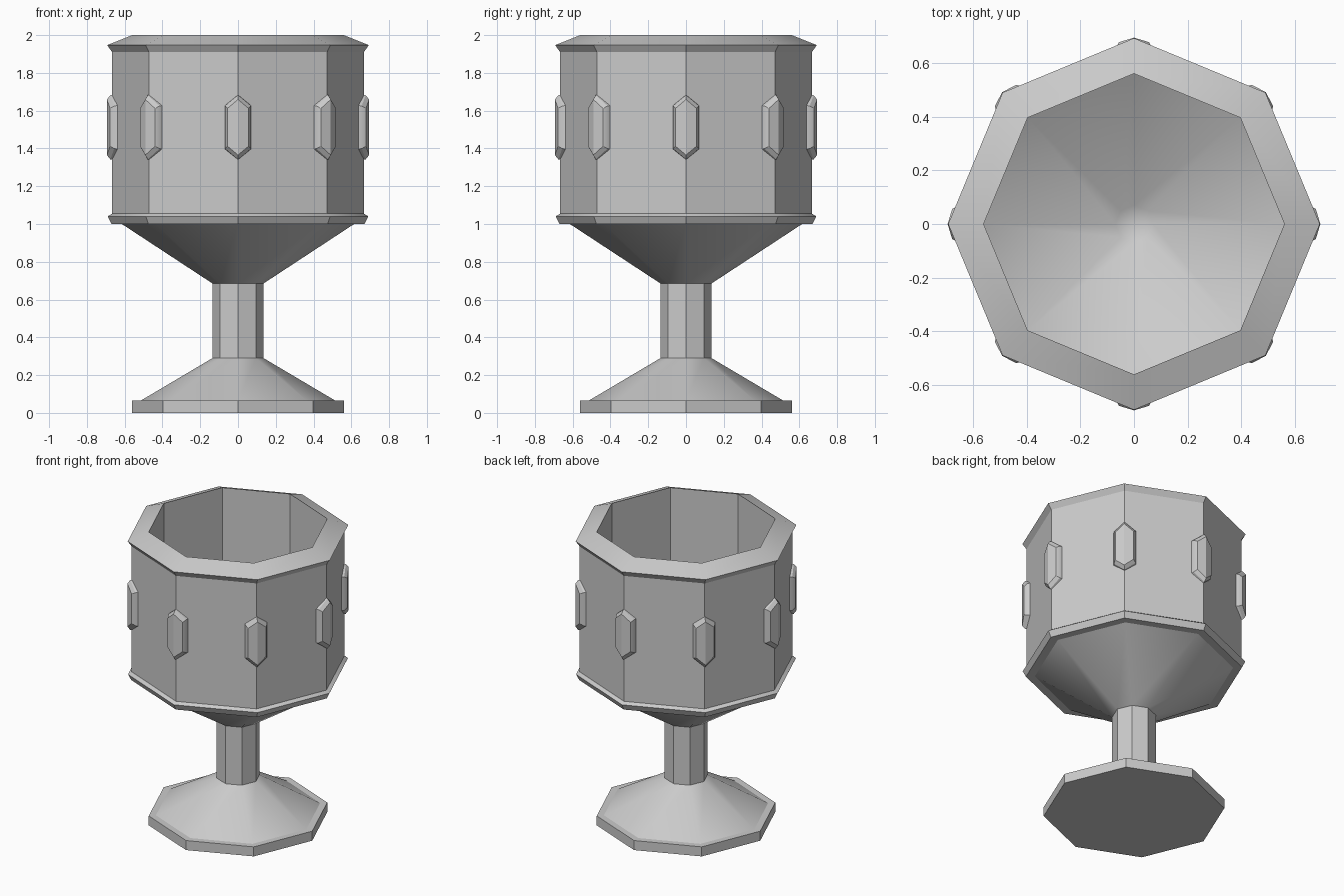
import bpy, bmesh
from math import radians, cos, sin, pi

if "Cube" in bpy.data.objects:
    bpy.data.objects.remove(bpy.data.objects["Cube"])

SIDES = 8


def finish(name, bm):
    bmesh.ops.recalc_face_normals(bm, faces=bm.faces)
    mesh = bpy.data.meshes.new(name)
    bm.to_mesh(mesh)
    bm.free()
    obj = bpy.data.objects.new(name, mesh)
    bpy.context.collection.objects.link(obj)
    bpy.ops.object.select_all(action='DESELECT')
    obj.select_set(True)
    bpy.context.view_layer.objects.active = obj
    bpy.ops.object.shade_smooth_by_angle(angle=radians(30))
    return obj


def lathe(name, profile):
    """Eight-sided revolve of (radius, z) points; radius 0 closes to a tip."""
    bm = bmesh.new()
    rings = []
    for r, z in profile:
        if r == 0:
            rings.append([bm.verts.new((0, 0, z))] * SIDES)
        else:
            rings.append([bm.verts.new((r * cos(2 * pi * i / SIDES), r * sin(2 * pi * i / SIDES), z))
                          for i in range(SIDES)])
    for a, b in zip(rings, rings[1:]):
        for i in range(SIDES):
            j = (i + 1) % SIDES
            bm.faces.new(list(dict.fromkeys((a[i], a[j], b[j], b[i]))))
    return finish(name, bm)


# Foot, stem and hollow bowl with rim and lower flange
lathe("foot", [(0, 0), (0.56, 0), (0.56, 0.065), (0.515, 0.065), (0.135, 0.29)])
lathe("stem", [(0.135, 0.29), (0.135, 0.685)])
lathe("bowl", [(0.135, 0.685), (0.615, 1.0), (0.67, 1.0), (0.69, 1.04), (0.667, 1.055),
               (0.667, 1.91), (0.692, 1.947), (0.56, 2.0),
               (0.56, 1.04), (0.07, 0.735), (0, 0.72)])


# Bevelled six-sided studs folded over each corner of the bowl
def hexagon(bm, half_width, tip, shoulder, r_mid, r_side, mid_z=1.512):
    pts = [(r_mid, 0, tip), (r_side, half_width, shoulder), (r_side, half_width, -shoulder),
           (r_mid, 0, -tip), (r_side, -half_width, -shoulder), (r_side, -half_width, shoulder)]
    return [bm.verts.new((x, y, mid_z + z)) for x, y, z in pts]


for n in range(SIDES):
    bm = bmesh.new()
    back = hexagon(bm, 0.07, 0.172, 0.115, 0.664, 0.636)
    rim = hexagon(bm, 0.068, 0.17, 0.113, 0.676, 0.655)
    front = hexagon(bm, 0.056, 0.147, 0.1, 0.694, 0.677)
    for a, b in ((back, rim), (rim, front)):
        for i in range(6):
            j = (i + 1) % 6
            bm.faces.new((a[i], a[j], b[j], b[i]))
    bm.faces.new(front[0:4])
    bm.faces.new((front[3], front[4], front[5], front[0]))
    stud = finish(f"stud_{n + 1}", bm)
    stud.rotation_euler.z = 2 * pi * n / SIDES
